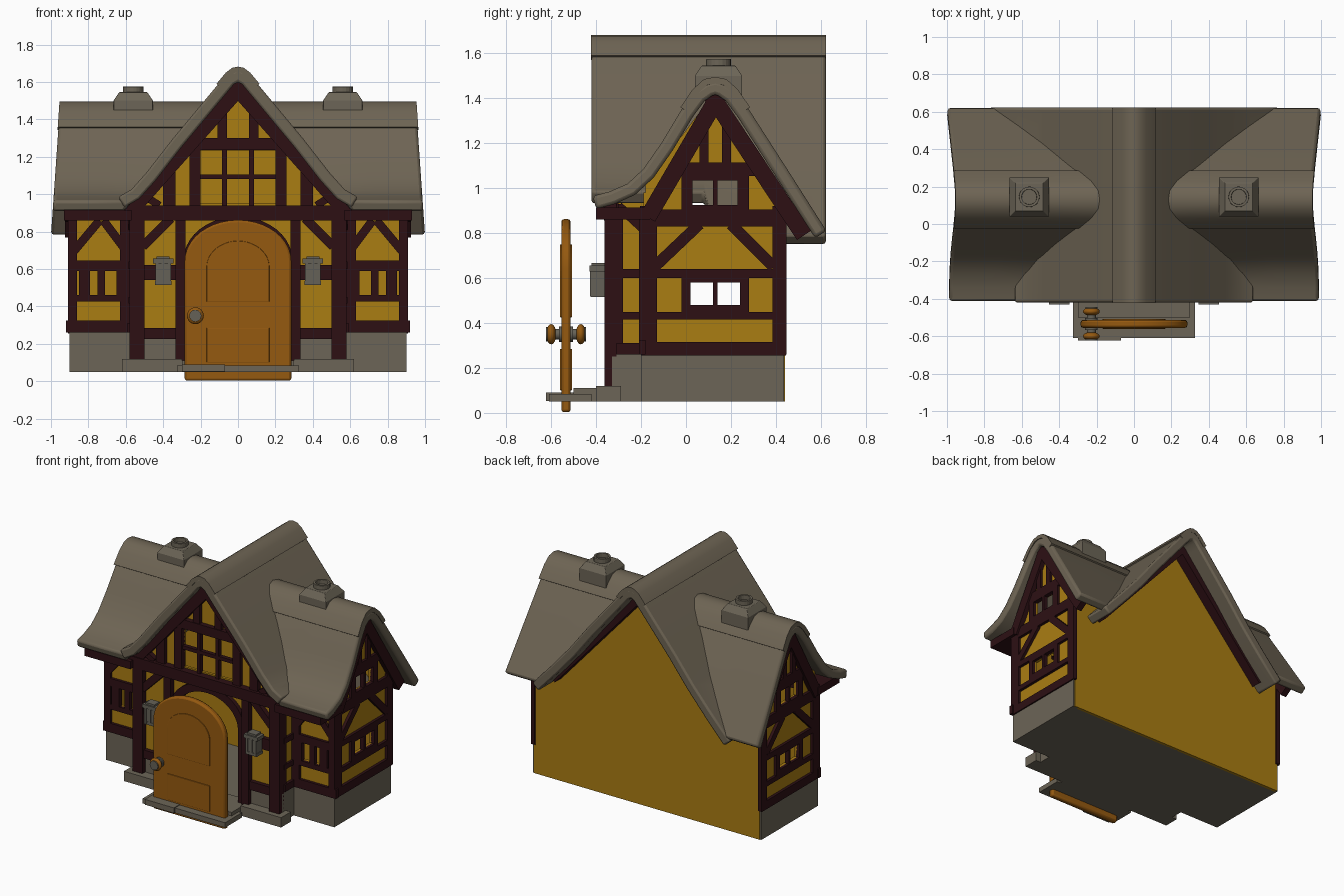
import bpy, bmesh, math
from mathutils import Vector
from mathutils.geometry import tessellate_polygon


def material(name, rgb):
    m = bpy.data.materials.new(name)
    m.diffuse_color = (*rgb, 1)
    return m


PLASTER = material("yellow plaster", (0.40, 0.205, 0.006))
TIMBER = material("dark timber", (0.026, 0.005, 0.007))
ROOF = material("brown grey roof", (0.155, 0.128, 0.088))
STONE = material("grey stone", (0.15, 0.13, 0.095))
DOOR = material("orange wood", (0.30, 0.10, 0.005))
METAL = material("grey metal", (0.13, 0.12, 0.095))


def finish(name, bm, mat, mirror=False, bevel=0, smooth=False):
    bmesh.ops.recalc_face_normals(bm, faces=bm.faces)
    me = bpy.data.meshes.new(name)
    bm.to_mesh(me)
    bm.free()
    me.materials.append(mat)
    ob = bpy.data.objects.new(name, me)
    bpy.context.collection.objects.link(ob)
    if smooth:
        bpy.ops.object.select_all(action='DESELECT')
        ob.select_set(True)
        bpy.context.view_layer.objects.active = ob
        bpy.ops.object.shade_smooth_by_angle(angle=math.radians(40))
    if bevel:
        b = ob.modifiers.new("bevel", 'BEVEL')
        b.width, b.segments, b.limit_method = bevel, 2, 'ANGLE'
        b.angle_limit = math.radians(50)
    if mirror:
        ob.modifiers.new("mirror", 'MIRROR')
    return ob


def prism(bm, axis, d0, d1, loop, *holes):
    """Extrude a flat outline (with holes) along an axis from d0 to d1."""
    place = {'x': lambda u, v, d: (d, u, v), 'y': lambda u, v, d: (u, d, v),
             'z': lambda u, v, d: (u, v, d)}[axis]
    loops = [loop, *holes]
    flat = [p for l in loops for p in l]
    A = [bm.verts.new(place(*p, d0)) for p in flat]
    B = [bm.verts.new(place(*p, d1)) for p in flat]
    tris = [range(len(loop))]
    if holes:
        tris = tessellate_polygon([[Vector((*p, 0)) for p in l] for l in loops])
    for t in tris:
        bm.faces.new([A[i] for i in t])
        bm.faces.new([B[i] for i in reversed(t)])
    s = 0
    for l in loops:
        n = len(l)
        for i in range(n):
            a, b = s + i, s + (i + 1) % n
            bm.faces.new((A[a], A[b], B[b], B[a]))
        s += n


def rect(u0, u1, v0, v1):
    return [(u0, v0), (u1, v0), (u1, v1), (u0, v1)]


def box(bm, x0, x1, y0, y1, z0, z1):
    prism(bm, 'z', z0, z1, rect(x0, x1, y0, y1))


def beam(bm, axis, d0, d1, p, q, w):
    p, q = Vector(p), Vector(q)
    t = (q - p).normalized() * w / 2
    n = Vector((-t.y, t.x))
    prism(bm, axis, d0, d1, [tuple(c) for c in (p + n, q + n, q - n, p - n)])


def arch(w, z0, z1, h):
    """Door outline with an elliptical head."""
    top = [(w * math.cos(a), z1 - h + h * math.sin(a))
           for a in (math.pi * i / 20 for i in range(21))]
    return [(-w, z0), (w, z0)] + top


# ---------- plaster walls (hollow shell with openings) ----------
bm = bmesh.new()
g = [(0.89, 0.05), (0.89, 0.97), (0.57, 0.97), (0, 1.61)]
prism(bm, 'y', 0.42, 0.44, g + [(-x, z) for x, z in g[2::-1]])
finish("back_wall", bm, PLASTER)

bm = bmesh.new()
prism(bm, 'y', -0.32, -0.30, [(-0.57, 0.06), (0.57, 0.06), (0.57, 0.93), (0, 1.6), (-0.57, 0.93)],
      arch(0.25, 0.09, 0.82, 0.2), rect(-0.2, 0.2, 0.95, 1.23))
finish("porch_wall", bm, PLASTER)

bm = bmesh.new()
prism(bm, 'x', 0.55, 0.57, rect(-0.31, -0.17, 0.06, 0.95))
prism(bm, 'y', -0.19, -0.17, rect(0.55, 0.89, 0.06, 0.98), rect(0.63, 0.83, 0.46, 0.59))
prism(bm, 'x', 0.87, 0.89, [(-0.18, 0.06), (0.44, 0.06), (0.44, 0.97), (0.13, 1.43), (-0.18, 1.02)],
      rect(0.02, 0.24, 0.48, 0.58), rect(0.03, 0.23, 0.925, 1.04))
finish("wing_walls", bm, PLASTER, mirror=True)

# ---------- stone base and steps ----------
bm = bmesh.new()
box(bm, 0.86, 0.9, -0.2, 0.437, 0.05, 0.26)
box(bm, 0.55, 0.9, -0.2, -0.16, 0.05, 0.26)
box(bm, 0.54, 0.58, -0.31, -0.17, 0.05, 0.26)
box(bm, 0.28, 0.58, -0.33, -0.29, 0.05, 0.25)
box(bm, 0.3, 0.62, -0.4, -0.29, 0.05, 0.12)
box(bm, 0, 0.3, -0.5, -0.28, 0.05, 0.11)
box(bm, 0, 0.89, -0.18, 0.43, 0.05, 0.07)
box(bm, 0, 0.57, -0.31, -0.17, 0.05, 0.07)
finish("stone_base", bm, STONE, mirror=True)
bm = bmesh.new()
box(bm, -0.325, 0.325, -0.61, -0.42, 0.05, 0.085)
box(bm, -0.3, -0.07, -0.622, -0.45, 0.052, 0.09)
finish("door_slab", bm, STONE)

# ---------- front timbers ----------
bm = bmesh.new()
F = ('y', -0.355, -0.31)
box(bm, 0.5, 0.58, -0.363, -0.28, 0.12, 0.93)
box(bm, 0.28, 0.335, -0.36, -0.30, 0.1, 0.9)
box(bm, 0, 0.6, -0.37, -0.3, 0.86, 0.94)
box(bm, 0.33, 0.5, -0.35, -0.31, 0.225, 0.285)
box(bm, 0.33, 0.5, -0.35, -0.31, 0.54, 0.62)
beam(bm, *F, (0.51, 0.72), (0.36, 0.87), 0.05)
beam(bm, 'y', -0.365, -0.31, (-0.02, 1.585), (0.6, 0.885), 0.085)
box(bm, 0, 0.28, -0.355, -0.31, 1.235, 1.3)
box(bm, 0.06, 0.11, -0.35, -0.31, 1.3, 1.46)
box(bm, 0.2, 0.26, -0.35, -0.31, 0.93, 1.24)
box(bm, 0.335, 0.4, -0.35, -0.31, 0.93, 1.12)
beam(bm, *F, (0.42, 0.94), (0.5, 0.99), 0.04)
box(bm, 0.06, 0.085, -0.34, -0.31, 0.94, 1.24)
box(bm, 0, 0.2, -0.34, -0.31, 1.08, 1.105)
finish("front_timbers", bm, TIMBER, mirror=True)
bm = bmesh.new()
prism(bm, 'y', -0.35, -0.30, arch(0.29, 0.09, 0.88, 0.23), arch(0.245, 0.1, 0.825, 0.2))
finish("door_surround", bm, TIMBER)

# ---------- wing timbers: front faces, then gable ends ----------
bm = bmesh.new()
F = ('y', -0.21, -0.18)
for x0, x1, z0, z1 in ((0.58, 0.92, 0.26, 0.325), (0.58, 0.9, 0.425, 0.46), (0.58, 0.9, 0.59, 0.645),
                       (0.57, 0.63, 0.3, 0.9), (0.86, 0.91, 0.3, 0.9), (0.6, 0.65, 0.43, 0.64),
                       (0.71, 0.75, 0.43, 0.64), (0.79, 0.85, 0.43, 0.64)):
    prism(bm, *F, rect(x0, x1, z0, z1))
beam(bm, *F, (0.6, 0.7), (0.72, 0.86), 0.045)
beam(bm, *F, (0.89, 0.68), (0.74, 0.86), 0.045)
box(bm, 0.57, 0.93, -0.4, -0.16, 0.86, 0.915)
box(bm, 0.56, 0.59, -0.31, -0.18, 0.26, 0.31)
box(bm, 0.56, 0.585, -0.31, -0.18, 0.415, 0.45)
box(bm, 0.56, 0.585, -0.31, -0.18, 0.6, 0.64)
beam(bm, 'x', 0.56, 0.585, (-0.3, 0.92), (-0.17, 0.8), 0.04)

S = ('x', 0.88, 0.91)
for y0, y1, z0, z1 in ((-0.2, 0.445, 0.255, 0.315), (-0.19, 0.43, 0.415, 0.45), (-0.19, 0.43, 0.6, 0.64),
                       (-0.205, -0.13, 0.26, 0.92), (0.385, 0.448, 0.26, 0.92), (-0.2, 0.445, 0.83, 0.905),
                       (-0.02, 0.02, 0.43, 0.62), (0.24, 0.28, 0.43, 0.62), (0.0, 0.26, 0.44, 0.48),
                       (0.0, 0.26, 0.58, 0.62), (0.12, 0.14, 0.47, 0.59), (-0.06, 0.32, 1.055, 1.115),
                       (-0.02, 0.03, 0.9, 1.06), (0.23, 0.28, 0.9, 1.06), (0.12, 0.14, 0.92, 1.05),
                       (0.0, 0.26, 1.035, 1.06), (0.0, 0.26, 0.9, 0.925),
                       (0.06, 0.1, 1.1, 1.33), (0.16, 0.2, 1.1, 1.33)):
    prism(bm, *S, rect(y0, y1, z0, z1))
beam(bm, *S, (-0.14, 0.65), (0.06, 0.84), 0.05)
beam(bm, *S, (0.2, 0.84), (0.39, 0.65), 0.05)
beam(bm, 'x', 0.88, 0.925, (0.145, 1.41), (-0.17, 0.87), 0.075)
beam(bm, 'x', 0.88, 0.925, (0.115, 1.41), (0.525, 0.79), 0.075)
finish("wing_timbers", bm, TIMBER, mirror=True)
bm = bmesh.new()
beam(bm, 'y', 0.43, 0.51, (-0.01, 1.59), (0.7, 0.8), 0.06)
finish("back_rafters", bm, TIMBER, mirror=True)


# ---------- roofs: thick profiles lofted between stations ----------
def ring(top, t):
    low = []
    for i, (u, v) in enumerate(top):
        a, b = top[max(i - 1, 0)], top[min(i + 1, len(top) - 1)]
        d = (Vector(b) - Vector(a)).normalized()
        low.append((u + d.y * t, v - d.x * t))
    return top + low[::-1]


def loft(name, sections, mat, **kw):
    bm = bmesh.new()
    rows = [[bm.verts.new(p) for p in s] for s in sections]
    n = len(rows[0])
    for r, s in zip(rows, rows[1:]):
        for i in range(n):
            bm.faces.new((r[i], r[(i + 1) % n], s[(i + 1) % n], s[i]))
    for r in (rows[0], rows[-1]):            # quad strip end caps
        for i in range(n // 2 - 1):
            bm.faces.new((r[i], r[i + 1], r[n - 2 - i], r[n - 1 - i]))
    return finish(name, bm, mat, smooth=True, **kw)


def both(half):
    return [(-x, z) for x, z in half[:0:-1]] + half


crown = [(0, 1.665), (0.06, 1.64), (0.1, 1.595), (0.2, 1.475), (0.35, 1.295), (0.49, 1.115)]
front = ring(both(crown + [(0.57, 1.025), (0.64, 0.985)]), 0.065)
back = ring(both(crown + [(0.62, 0.965), (0.78, 0.79)]), 0.065)
loft("main_roof", [[(x, y, z) for x, z in r] for y, r in
                   ((-0.42, front), (0.08, front), (0.14, back), (0.622, back))], ROOF, bevel=0.012)
cap = ring(both([(0, 1.682), (0.03, 1.676), (0.065, 1.65), (0.115, 1.59)]), 0.03)
loft("main_ridge_cap", [[(x, y, z) for x, z in cap] for y in (-0.423, 0.624)], ROOF)


def inner(z):
    return (1.68 - z) * 0.83 - 0.03


def outer(z):
    return 0.95 + 0.05 * (1.5 - z) / 0.72


def wing(name, top, t, extra, **kw):
    r = ring(top, t)
    secs = [[(inner(z) * (1 - f) + (outer(z) + extra) * f, y, z) for y, z in r] for f in (0, 0.5, 1)]
    loft(name, secs, ROOF, mirror=True, **kw)


wing("wing_roof", [(-0.415, 0.965), (-0.34, 0.985), (-0.26, 1.02), (-0.19, 1.085), (-0.11, 1.2),
                   (-0.02, 1.35), (0.04, 1.43), (0.09, 1.465), (0.13, 1.475), (0.17, 1.465),
                   (0.22, 1.43), (0.28, 1.35), (0.45, 1.085), (0.625, 0.81)], 0.06, 0, bevel=0.015)
wing("wing_ridge_cap", [(-0.025, 1.36), (0.03, 1.44), (0.08, 1.485), (0.13, 1.495),
                        (0.18, 1.485), (0.23, 1.44), (0.285, 1.36)], 0.03, 0.004)

# ---------- chimneys ----------
bm = bmesh.new()
rows = []
for w, z in ((0.105, 1.4), (0.105, 1.5), (0.075, 1.545)):
    rows.append([bm.verts.new((0.56 + w * a, 0.145 + w * b, z)) for a, b in ((-1, -1), (1, -1), (1, 1), (-1, 1))])
for r, s in zip(rows, rows[1:]):
    for i in range(4):
        bm.faces.new((r[i], r[(i + 1) % 4], s[(i + 1) % 4], s[i]))
bm.faces.new(rows[0])
bm.faces.new(rows[-1])
circle = [(math.cos(math.tau * i / 20), math.sin(math.tau * i / 20)) for i in range(20)]
prism(bm, 'z', 1.53, 1.575, [(0.56 + 0.055 * c, 0.145 + 0.055 * s) for c, s in circle],
      [(0.56 + 0.04 * c, 0.145 + 0.04 * s) for c, s in circle])
finish("chimneys", bm, STONE, mirror=True, bevel=0.006)

# ---------- lanterns ----------
bm = bmesh.new()
box(bm, 0.36, 0.44, -0.42, -0.36, 0.53, 0.64)
box(bm, 0.345, 0.455, -0.43, -0.355, 0.63, 0.655)
box(bm, 0.365, 0.435, -0.42, -0.36, 0.65, 0.668)
box(bm, 0.355, 0.445, -0.425, -0.355, 0.515, 0.535)
for x in (0.358, 0.392, 0.426):
    box(bm, x, x + 0.016, -0.427, -0.41, 0.52, 0.64)
finish("lanterns", bm, METAL, mirror=True)

# ---------- door, panels and knob ----------
bm = bmesh.new()
prism(bm, 'y', -0.555, -0.513, arch(0.285, 0.003, 0.862, 0.22))
finish("door", bm, DOOR, bevel=0.012, smooth=True)
bm = bmesh.new()
for y0, y1 in ((-0.561, -0.55), (-0.518, -0.507)):
    prism(bm, 'y', y0, y1, arch(0.168, 0.425, 0.75, 0.14))
    prism(bm, 'y', y0, y1, rect(-0.168, 0.168, 0.1, 0.285))
finish("door_panels", bm, DOOR, bevel=0.004)

for side, y0 in (("front", -0.534 - 0.066), ("back", -0.534 + 0.066)):
    bm = bmesh.new()
    bmesh.ops.create_uvsphere(bm, u_segments=20, v_segments=12, radius=0.045)
    for v in bm.verts:
        v.co = (v.co.x - 0.228, y0 + v.co.y * 0.5, v.co.z + 0.35)
    finish(side + "_knob", bm, DOOR, smooth=True)
bm = bmesh.new()
for r, a, b in ((0.024, -0.6, -0.468), (0.034, -0.566, -0.502), (0.032, -0.6235, -0.61), (0.032, -0.458, -0.4445)):
    prism(bm, 'y', a, b, [(-0.228 + r * c, 0.35 + r * s) for c, s in circle])
finish("knob_spindle", bm, METAL, smooth=True)
